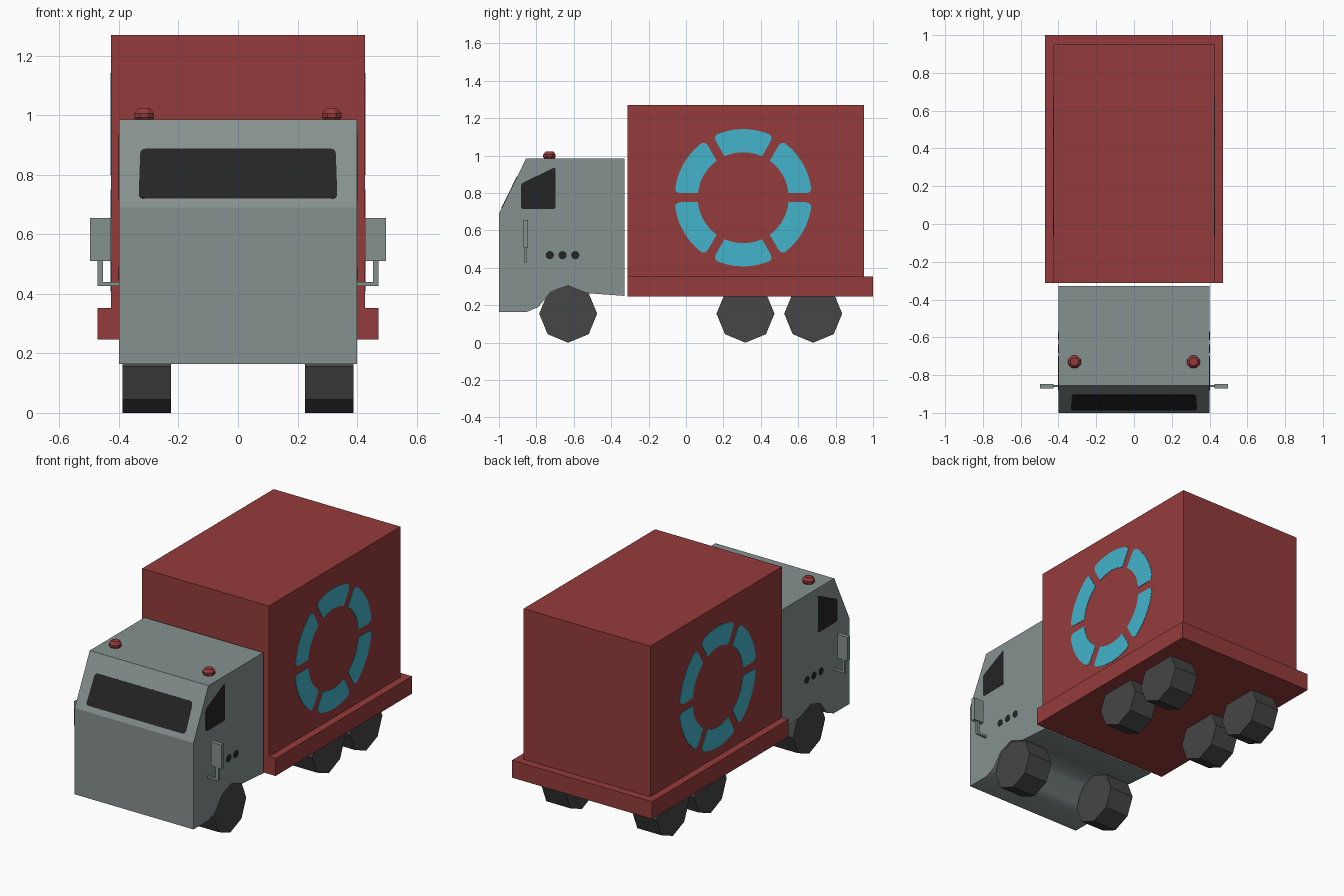
import bpy, bmesh, math
from mathutils import Vector

if "Cube" in bpy.data.objects:
    bpy.data.objects.remove(bpy.data.objects["Cube"])


def material(name, rgb):
    m = bpy.data.materials.new(name)
    m.diffuse_color = (*rgb, 1)
    m.use_nodes = True
    m.node_tree.nodes["Principled BSDF"].inputs["Base Color"].default_value = m.diffuse_color
    return m


GREY = material("cab grey", (0.235, 0.285, 0.275))
RED = material("cargo red", (0.30, 0.044, 0.044))
CYAN = material("ring cyan", (0.056, 0.456, 0.60))
GLASS = material("window black", (0.018, 0.018, 0.018))
RUBBER = material("tyre dark grey", (0.061, 0.061, 0.061))


def finish(name, bm, mat):
    bmesh.ops.recalc_face_normals(bm, faces=bm.faces)
    me = bpy.data.meshes.new(name)
    bm.to_mesh(me)
    bm.free()
    me.materials.append(mat)
    ob = bpy.data.objects.new(name, me)
    bpy.context.collection.objects.link(ob)
    return ob


def add_prism(bm, points, offset):
    """Closed prism from a 3D outline swept along offset."""
    face = bm.faces.new([bm.verts.new(p) for p in points])
    ret = bmesh.ops.extrude_face_region(bm, geom=[face], use_keep_orig=True)
    verts = [g for g in ret["geom"] if isinstance(g, bmesh.types.BMVert)]
    bmesh.ops.translate(bm, verts=verts, vec=offset)


def add_box(bm, x0, x1, y0, y1, z0, z1):
    add_prism(bm, [(x0, y0, z0), (x1, y0, z0), (x1, y1, z0), (x0, y1, z0)], (0, 0, z1 - z0))


def rounded(pts, r, steps=4):
    """Round the corners of a 2D outline."""
    out = []
    for i, p in enumerate(pts):
        p = Vector(p)
        a = p + (Vector(pts[i - 1]) - p).normalized() * r
        b = p + (Vector(pts[(i + 1) % len(pts)]) - p).normalized() * r
        for k in range(steps + 1):
            t = k / steps
            out.append(a * (1 - t) ** 2 + p * 2 * t * (1 - t) + b * t * t)
    return out


def side_plates(name, outlines, x, mat, thick=0.003):
    """Thin (y, z) plates on the side wall at both +x and -x."""
    for s, label in ((1, "right"), (-1, "left")):
        bm = bmesh.new()
        for o in outlines:
            add_prism(bm, [(s * (x - 0.001), p[0], p[1]) for p in o], (s * thick, 0, 0))
        finish(f"{name}_{label}", bm, mat)


# Cab body with smooth wheel arch underneath
profile = [(-1, 0.165), (-1, 0.69), (-0.855, 0.985), (-0.328, 0.985), (-0.328, 0.25),
           (-0.53, 0.265), (-0.63, 0.305), (-0.72, 0.275), (-0.79, 0.19), (-0.85, 0.165)]
bm = bmesh.new()
add_prism(bm, [(-0.4, y, z) for y, z in profile], (0.8, 0, 0))
cab = finish("cab_body", bm, GREY)
for p in cab.data.polygons:
    p.use_smooth = p.normal.z < -0.3 and abs(p.normal.x) < 0.1

# Windscreen on the sloped front
low, high = Vector((0, -1, 0.69)), Vector((0, -0.855, 0.985))
slope = (high - low).normalized()
out = Vector((0, -slope.z, slope.y))
zs = lambda z: (z - 0.69) / slope.z
outline = rounded([(-0.334, zs(0.72)), (0.334, zs(0.72)), (0.328, zs(0.887)), (-0.328, zs(0.887))], 0.02)
bm = bmesh.new()
add_prism(bm, [low + slope * p[1] + Vector((p[0], 0, 0)) - out * 0.001 for p in outline], out * 0.003)
finish("windscreen", bm, GLASS)

# Side windows and vent holes
side_plates("side_window", [rounded([(-0.882, 0.714), (-0.698, 0.714), (-0.698, 0.94), (-0.882, 0.85)], 0.015)],
            0.4, GLASS)
circle = [(0.022 * math.cos(i * math.tau / 16), 0.022 * math.sin(i * math.tau / 16)) for i in range(16)]
side_plates("vent_holes", [[(y + a, 0.468 + b) for a, b in circle] for y in (-0.728, -0.66, -0.592)],
            0.4, GLASS)

# Mirrors on bent arms
for s, label in ((1, "right"), (-1, "left")):
    bm = bmesh.new()
    add_box(bm, s * 0.427, s * 0.497, -0.87, -0.846, 0.51, 0.655)
    finish(f"mirror_{label}", bm, GREY)
    bm = bmesh.new()
    arm = [(0.395, 0.426), (0.472, 0.426), (0.472, 0.515), (0.453, 0.515), (0.453, 0.44), (0.395, 0.44)]
    add_prism(bm, [(s * x, -0.864, z) for x, z in arm], (0, 0.012, 0))
    finish(f"mirror_arm_{label}", bm, GREY)

# Roof lights: faceted domes
for s, label in ((1, "right"), (-1, "left")):
    bm = bmesh.new()
    rings = []
    for r, z in ((0.026, 0.98), (0.036, 0.992), (0.036, 1.006), (0.022, 1.022)):
        rings.append([bm.verts.new((s * 0.315 + r * math.cos((i + 0.5) * math.tau / 8),
                                    -0.73 + r * math.sin((i + 0.5) * math.tau / 8), z)) for i in range(8)])
    for a, b in zip(rings, rings[1:]):
        for i in range(8):
            j = (i + 1) % 8
            bm.faces.new((a[i], a[j], b[j], b[i]))
    bm.faces.new(rings[0])
    bm.faces.new(rings[-1])
    finish(f"roof_light_{label}", bm, RED)

# Cargo bed and box
bm = bmesh.new()
add_box(bm, -0.472, 0.472, -0.313, 1.0, 0.247, 0.353)
finish("cargo_bed", bm, RED)
bm = bmesh.new()
add_box(bm, -0.427, 0.427, -0.313, 0.953, 0.353, 1.27)
finish("cargo_box", bm, RED)

# Six-piece ring on both sides of the box, with parallel gaps and softened corners
pieces = []
for k in range(6):
    mid = math.radians(30 + 60 * k)
    o = []
    arcs = [(0.243, 0.024, 1), (0.335, 0.024, -1), (0.357, 0.03, -1), (0.367, 0.046, -1)]
    half = [(r, math.radians(30) - math.asin(g / r)) for r, g, _ in arcs]
    inner, outer = half[0], half[-1]
    o += [(inner[0], inner[1] * (1 - i / 5)) for i in range(11)]
    o += [(r, -a) for r, a in half[1:-1]]
    o += [(outer[0], -outer[1] * (1 - i / 6)) for i in range(13)]
    o += [(r, a) for r, a in reversed(half[1:-1])]
    pieces.append([(0.306 + r * math.cos(mid + a), 0.775 + r * math.sin(mid + a)) for r, a in o])
side_plates("ring_panel", pieces, 0.427, CYAN)

# Eight-sided wheels
for axle, y in (("front", -0.63), ("middle", 0.318), ("rear", 0.68)):
    for s, label in ((1, "right"), (-1, "left")):
        bm = bmesh.new()
        add_prism(bm, [(s * 0.225, y + 0.155 * math.cos(i * math.tau / 8), 0.155 + 0.155 * math.sin(i * math.tau / 8))
                       for i in range(8)], (s * 0.163, 0, 0))
        finish(f"{axle}_wheel_{label}", bm, RUBBER)
